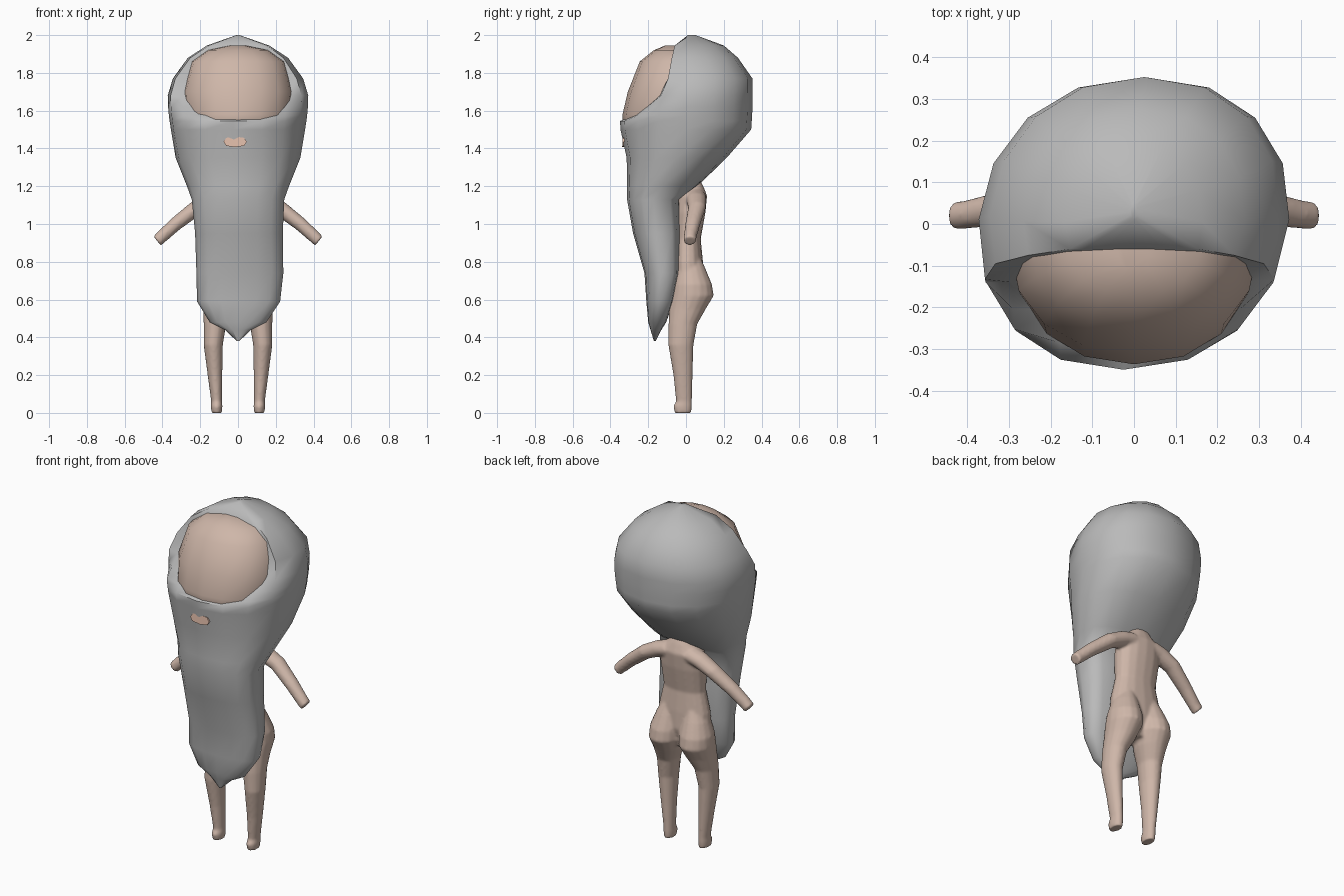
import bpy, bmesh, math
from mathutils import Vector


def material(name, rgb):
    m = bpy.data.materials.new(name)
    m.diffuse_color = (*rgb, 1)
    return m


SKIN = material("skin", (0.62, 0.47, 0.395))
GREY = material("grey hair", (0.49, 0.49, 0.49))
LIP = material("lip", (0.76, 0.51, 0.40))


def loft(name, rings, mat, n=14, power=1.0, back_power=None, angle=50):
    """Skin closed rings given as (centre, half axis u, half axis v, front limit or None)."""
    bm = bmesh.new()
    loops = []
    for c, u, v, limit in rings:
        loop = []
        for i in range(n):
            a = math.tau * i / n - math.pi / 2
            co, si = math.cos(a), math.sin(a)
            e = back_power(c[2]) if back_power and si > 0 else power
            p = (Vector(c) + Vector(u) * math.copysign(abs(co) ** power, co)
                 + Vector(v) * math.copysign(abs(si) ** e, si))
            if limit is not None:
                p.y = max(p.y, limit)
            loop.append(bm.verts.new(p))
        loops.append(loop)
    for a, b in zip(loops, loops[1:]):
        for i in range(n):
            j = (i + 1) % n
            bm.faces.new((a[i], a[j], b[j], b[i]))
    bm.faces.new(loops[0][::-1])
    bm.faces.new(loops[-1])
    bmesh.ops.recalc_face_normals(bm, faces=bm.faces)
    me = bpy.data.meshes.new(name)
    bm.to_mesh(me)
    bm.free()
    me.materials.append(mat)
    ob = bpy.data.objects.new(name, me)
    bpy.context.collection.objects.link(ob)
    select([ob])
    bpy.ops.object.shade_smooth_by_angle(angle=math.radians(angle))
    return ob


def select(obs):
    bpy.ops.object.select_all(action='DESELECT')
    for o in obs:
        o.select_set(True)
    bpy.context.view_layer.objects.active = obs[0]


def level(z, half_x, front, back, limit=None, x=0, skew=0):
    """Horizontal ring from its height, half width and y range."""
    return ((x, (front + back) / 2, z), (half_x, 0, 0), (skew, (back - front) / 2, 0), limit)


# Hair and long beard as one form, cut back around the face opening
loft("hair_and_beard", [
    level(0.38, 0.006, -0.170, -0.160),
    level(0.44, 0.070, -0.188, -0.130),
    level(0.48, 0.150, -0.200, -0.105),
    level(0.59, 0.220, -0.210, -0.065, x=0.003),
    level(0.74, 0.230, -0.220, -0.035, x=0.01),
    level(0.95, 0.232, -0.280, -0.030, x=0.005),
    level(1.13, 0.245, -0.312, -0.035),
    level(1.20, 0.270, -0.312, 0.060),
    level(1.35, 0.330, -0.314, 0.215, skew=0.015),
    level(1.50, 0.355, -0.347, 0.345, skew=0.025),
    level(1.545, 0.362, -0.349, 0.348, skew=0.025),
    level(1.575, 0.366, -0.345, 0.350, -0.285, skew=0.025),
    level(1.62, 0.370, -0.340, 0.352, -0.205, skew=0.025),
    level(1.68, 0.372, -0.330, 0.352, -0.140, skew=0.025),
    level(1.77, 0.345, -0.310, 0.352, -0.095, skew=0.025),
    level(1.88, 0.265, -0.260, 0.275, -0.075, skew=0.015),
    level(1.945, 0.165, -0.190, 0.200, -0.060),
    level(2.00, 0.008, 0.010, 0.050),
], GREY, n=16, power=0.9, angle=60,
    back_power=lambda z: 0.45 if z < 1.15 else 0.7 if z < 1.25 else 0.97)

# Head showing through the face opening
loft("head", [
    level(1.18, 0.08, -0.10, 0.06),
    level(1.38, 0.22, -0.27, 0.15),
    level(1.54, 0.275, -0.336, 0.20),
    level(1.58, 0.287, -0.336, 0.20),
    level(1.70, 0.297, -0.308, 0.20),
    level(1.86, 0.250, -0.245, 0.16),
    level(1.92, 0.165, -0.170, 0.10),
    level(1.945, 0.04, -0.110, 0.00),
], SKIN, n=16, power=0.92)

# Small mouth patch in the beard
loft("mouth", [
    ((-0.015, -0.327, 1.435), (0.062, 0, 0), (0, 0.002, 0.028), None),
    ((-0.015, -0.336, 1.435), (0.062, 0, 0), (0, 0.002, 0.028), None),
], LIP, n=8, power=0.8, angle=30)

# Torso
parts = [loft("body", [
    level(0.58, 0.11, -0.06, 0.06),
    level(0.70, 0.165, -0.07, 0.095),
    level(0.80, 0.155, -0.07, 0.09),
    level(0.92, 0.127, -0.06, 0.078),
    level(1.06, 0.137, -0.06, 0.103),
    level(1.15, 0.132, -0.05, 0.112),
    level(1.20, 0.078, -0.03, 0.092),
    level(1.26, 0.050, -0.02, 0.06),
], SKIN, n=16, power=0.9)]

for side, s in (("left", 1), ("right", -1)):
    # Leg with foot and buttock
    parts.append(loft(side + "_leg", [
        level(0.00, 0.028, -0.061, 0.028, x=s * 0.113),
        level(0.035, 0.031, -0.068, 0.032, x=s * 0.113),
        level(0.06, 0.029, -0.053, 0.032, x=s * 0.113),
        level(0.20, 0.039, -0.067, 0.035, x=s * 0.122),
        level(0.36, 0.051, -0.094, 0.040, x=s * 0.131),
        level(0.47, 0.060, -0.093, 0.060, x=s * 0.122),
        level(0.55, 0.080, -0.090, 0.105, x=s * 0.104),
        level(0.62, 0.094, -0.080, 0.147, x=s * 0.097),
        level(0.68, 0.092, -0.070, 0.138, x=s * 0.095),
        level(0.76, 0.072, -0.055, 0.105, x=s * 0.086),
        level(0.84, 0.040, -0.040, 0.070, x=s * 0.075),
    ], SKIN, n=16))
    # Arm with a cut-off wrist
    path = [((0.06, 0.05, 1.145), 0.052, 0.058), ((0.13, 0.055, 1.128), 0.047, 0.053),
            ((0.22, 0.058, 1.085), 0.042, 0.047), ((0.33, 0.036, 1.000), 0.037, 0.040),
            ((0.405, 0.022, 0.932), 0.034, 0.034), ((0.428, 0.020, 0.910), 0.032, 0.034)]
    parts.append(loft(side + "_arm", [
        ((s * p[0], p[1], p[2]), (s * 0.62 * r, 0, 0.78 * r), (0, ry, 0), None)
        for p, r, ry in path], SKIN, n=12))

# Fuse torso, legs and arms into one smooth body
select(parts)
bpy.ops.object.join()
body = parts[0]
fuse = body.modifiers.new("fuse", 'REMESH')
fuse.mode = 'VOXEL'
fuse.voxel_size = 0.008
fuse.use_smooth_shade = True
soften = body.modifiers.new("soften", 'SMOOTH')
soften.factor = 0.5
soften.iterations = 4
